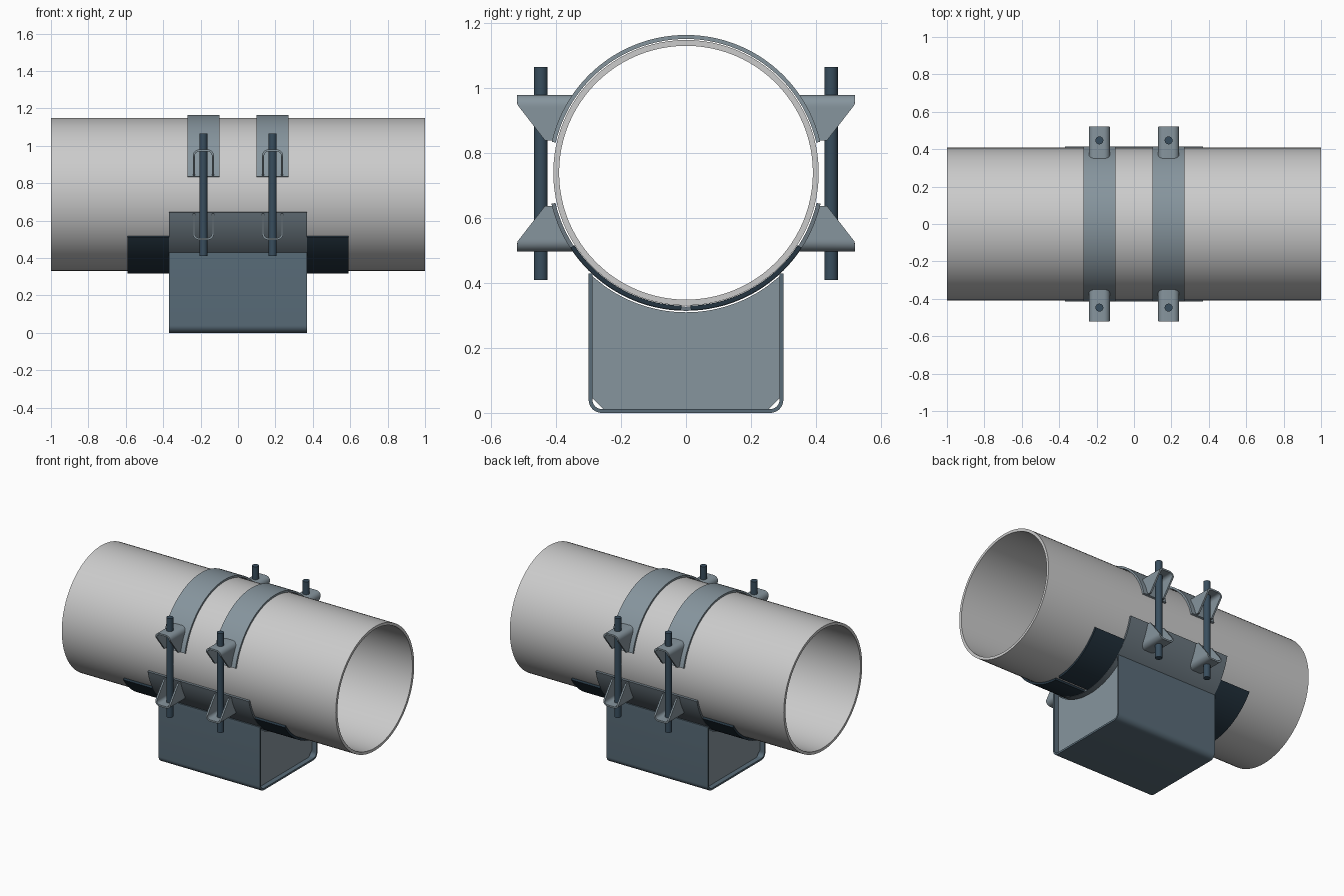
import bpy, bmesh
from math import sin, cos, radians, sqrt, pi

if "Cube" in bpy.data.objects:
    bpy.data.objects.remove(bpy.data.objects["Cube"])

CZ = 0.74          # pipe axis height


def material(name, rgb):
    m = bpy.data.materials.new(name)
    m.diffuse_color = (*rgb, 1)
    m.use_nodes = True
    m.node_tree.nodes["Principled BSDF"].inputs["Base Color"].default_value = m.diffuse_color
    return m


STEEL = material("light_steel", (0.24, 0.30, 0.34))
PAINT = material("blue_grey", (0.10, 0.15, 0.19))
SADDLE = material("saddle_grey", (0.15, 0.19, 0.22))
DARK = material("dark_liner", (0.018, 0.035, 0.052))
ROD = material("rod_blue", (0.04, 0.075, 0.11))


def finish(name, bm, mat):
    bmesh.ops.recalc_face_normals(bm, faces=bm.faces)
    me = bpy.data.meshes.new(name)
    bm.to_mesh(me)
    bm.free()
    ob = bpy.data.objects.new(name, me)
    bpy.context.collection.objects.link(ob)
    if mat:
        me.materials.append(mat)
    bpy.ops.object.select_all(action='DESELECT')
    ob.select_set(True)
    bpy.context.view_layer.objects.active = ob
    bpy.ops.object.shade_smooth_by_angle(angle=radians(30))
    return ob


def ribbon(name, outer, inner, near, far, mat=None, closed=False):
    """Solid strip between two matching profiles; near/far place a profile point in 3D."""
    bm = bmesh.new()
    rows = [[bm.verts.new(f(p)) for p in line]
            for line, f in ((outer, near), (inner, near), (inner, far), (outer, far))]
    n = len(outer)
    for i in range(n if closed else n - 1):
        j = (i + 1) % n
        for k in range(4):
            a, b = rows[k], rows[(k + 1) % 4]
            bm.faces.new((a[i], a[j], b[j], b[i]))
    if not closed:
        bm.faces.new([r[0] for r in rows])
        bm.faces.new([r[-1] for r in rows])
    return finish(name, bm, mat)


def along_x(name, outer, inner, x0, x1, mat=None, closed=False):
    return ribbon(name, outer, inner, lambda p: (x0, *p), lambda p: (x1, *p), mat, closed)


def arc(r, a0, a1, n, cy=0, cz=CZ):
    return [(cy + r * cos(radians(a0 + (a1 - a0) * i / n)),
             cz + r * sin(radians(a0 + (a1 - a0) * i / n))) for i in range(n + 1)]


def shell(name, r_out, r_in, a0, a1, x0, x1, mat, n=48):
    return along_x(name, arc(r_out, a0, a1, n), arc(r_in, a0, a1, n), x0, x1, mat)


# pipe
along_x("pipe", arc(0.409, 0, 360, 96)[:-1], arc(0.391, 0, 360, 96)[:-1], -1, 1, closed=True)

# curved saddle and the two liner halves beneath the pipe
shell("saddle", 0.4255, 0.413, -167, -13, -0.37, 0.37, SADDLE)
shell("liner_front", 0.424, 0.410, -147, -92, -0.59, 0.59, DARK)
shell("liner_back", 0.424, 0.410, -88, -33, -0.59, 0.59, DARK)


# folded base channel
def channel(y, bottom, r):
    c = 0.04
    return ([(-y, 0.43)] + arc(r, 180, 270, 8, -0.26, c) +
            arc(r, 270, 360, 8, 0.26, c) + [(y, 0.43)])


along_x("base_channel", channel(0.30, 0, 0.04), channel(0.288, 0.012, 0.028), -0.37, 0.37, PAINT)

# stiffener plates inside the channel, cut to the saddle curve
ys = [-0.288, -0.255] + [-0.24 + 0.48 * i / 24 for i in range(25)] + [0.255, 0.288]
low = [(y, 0.012 + max(0, abs(y) - 0.255)) for y in ys]
top = [(y, CZ - sqrt(0.430 ** 2 - y * y)) for y in ys]
for name, x in (("left", -0.33), ("right", 0.33)):
    along_x("stiffener_" + name, low, top, x - 0.007, x + 0.007, STEEL)


# clamp lug: a U-shaped bracket trimmed to the strap on one side and sloped on the other
def u_profile(w, z_top, r):
    side = [0.84, 0.86, 0.88, 0.90, 0.925, 0.94]
    zc = z_top - r
    return ([(-w, z) for z in side] + arc(r, 180, 90, 6, -w + r, zc) +
            arc(r, 90, 0, 6, w - r, zc) + [(w, z) for z in reversed(side)])


def y_in(z):
    return sqrt(0.421 ** 2 - (z - CZ) ** 2)


def y_out(z):
    return 0.52 if z >= 0.95 else 0.435 + 0.085 * (z - 0.84) / 0.11


def lug(name, x, sy, upper):
    def place(f):
        return lambda p: (x + p[0], sy * f(p[1]), p[1] if upper else 2 * CZ - 0.003 - p[1])
    ribbon(name, u_profile(0.056, 0.98, 0.032), u_profile(0.045, 0.969, 0.021),
           place(y_in), place(y_out), STEEL)


# two clamps: top strap, four lugs and two rods each
for end, x in (("left", -0.185), ("right", 0.185)):
    shell("strap_" + end, 0.4245, 0.412, 13, 167, x - 0.086, x + 0.086, STEEL)
    for side, sy in (("front", -1), ("back", 1)):
        lug(f"upper_lug_{end}_{side}", x, sy, True)
        lug(f"lower_lug_{end}_{side}", x, sy, False)
        bpy.ops.mesh.primitive_cylinder_add(vertices=32, radius=0.021, depth=0.655,
                                            location=(x, sy * 0.447, 0.7375))
        rod = bpy.context.object
        rod.name = f"rod_{end}_{side}"
        rod.data.materials.append(ROD)
        bpy.ops.object.shade_smooth_by_angle(angle=radians(30))
